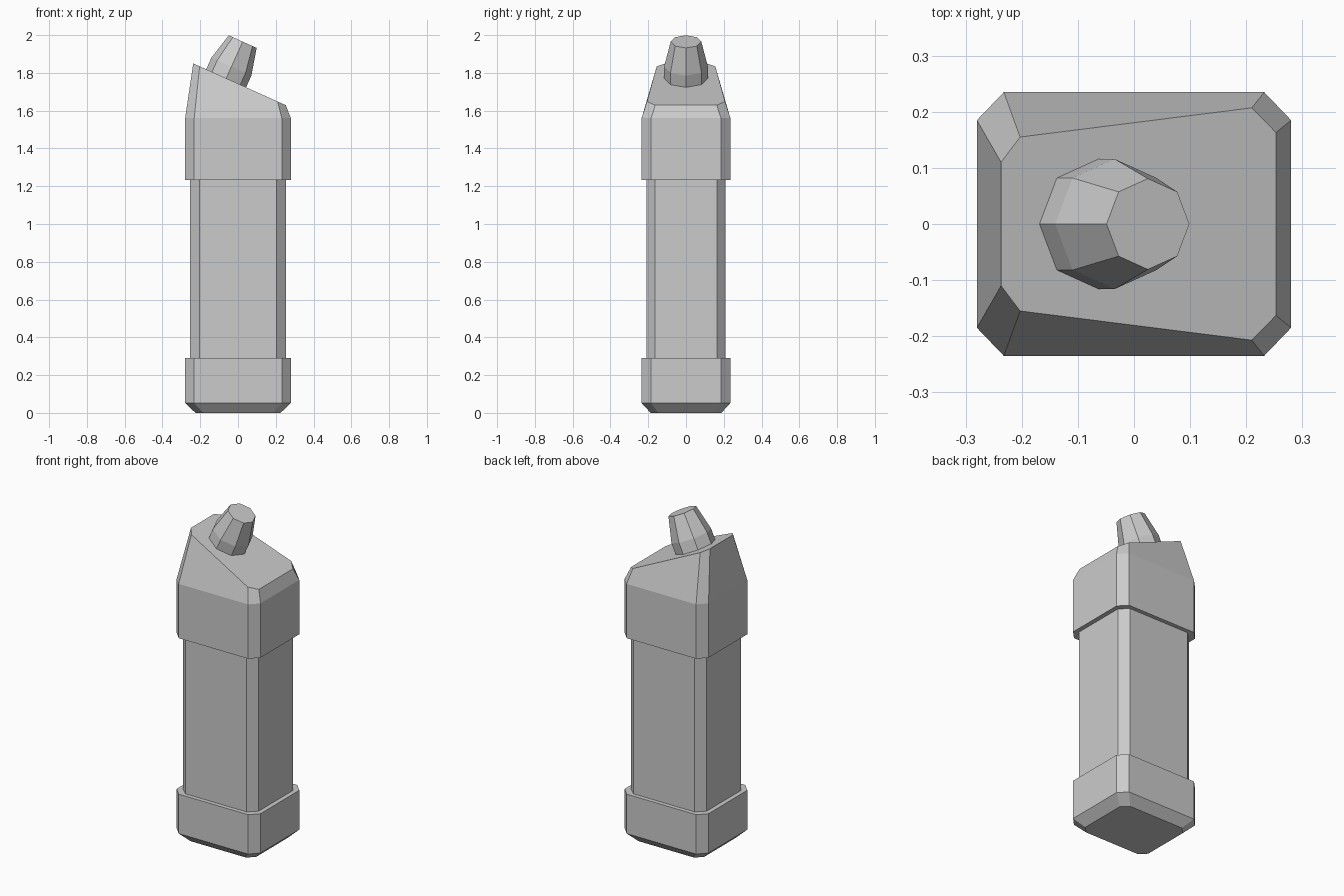
import bpy, bmesh, math
from mathutils import Matrix, Vector

if "Cube" in bpy.data.objects:
    bpy.data.objects.remove(bpy.data.objects["Cube"])


def rect_ring(hx, hy, cx, cy, z):
    """Rectangle with cut corners at height z."""
    half = [(hx, hy - cy), (hx - cx, hy), (-hx + cx, hy), (-hx, hy - cy)]
    return [Vector((x, y, z)) for x, y in half] + \
           [Vector((x, -y, z)) for x, y in reversed(half)]


def round_ring(radius, z, sides=8):
    steps = [2 * math.pi * i / sides for i in range(sides)]
    return [Vector((radius * math.cos(a), radius * math.sin(a), z)) for a in steps]


def loft(name, rings, matrix=Matrix()):
    """Skin stacked rings and close both ends."""
    bm = bmesh.new()
    loops = [[bm.verts.new(matrix @ p) for p in ring] for ring in rings]
    for low, high in zip(loops, loops[1:]):
        for i in range(len(low)):
            j = (i + 1) % len(low)
            bm.faces.new((low[i], low[j], high[j], high[i]))
    bm.faces.new(loops[0][::-1])
    bm.faces.new(loops[-1])
    bmesh.ops.recalc_face_normals(bm, faces=bm.faces)
    mesh = bpy.data.meshes.new(name)
    bm.to_mesh(mesh)
    bm.free()
    obj = bpy.data.objects.new(name, mesh)
    bpy.context.collection.objects.link(obj)
    return obj


# Base foot with a bevelled underside
loft("base", [rect_ring(0.225, 0.187, 0.04, 0.04, 0),
              rect_ring(0.28, 0.235, 0.048, 0.05, 0.052),
              rect_ring(0.28, 0.235, 0.048, 0.05, 0.29)])

# Long body, ends seated in the base and cap
loft("body", [rect_ring(0.253, 0.21, 0.048, 0.045, 0.27),
              rect_ring(0.253, 0.21, 0.048, 0.045, 1.25)])

# Cap with tapered shoulders up to a sloping top plane
slope = 0.451
half_top = [(0.253, 0.163), (0.21, 0.207), (-0.203, 0.155), (-0.237, 0.11)]
top = [Vector((x, y, 1.743 - slope * x)) for x, y in half_top]
top += [Vector((p.x, -p.y, p.z)) for p in reversed(top)]
loft("cap", [rect_ring(0.28, 0.235, 0.048, 0.05, 1.232),
             rect_ring(0.28, 0.235, 0.048, 0.05, 1.56), top])

# Eight-sided nozzle standing square to the slope
tilt = Matrix.Translation((-0.066, 0, 1.764)) @ Matrix.Rotation(math.atan(slope), 4, 'Y')
loft("nozzle", [round_ring(0.116, -0.01), round_ring(0.116, 0.076),
                round_ring(0.081, 0.221)], tilt)
